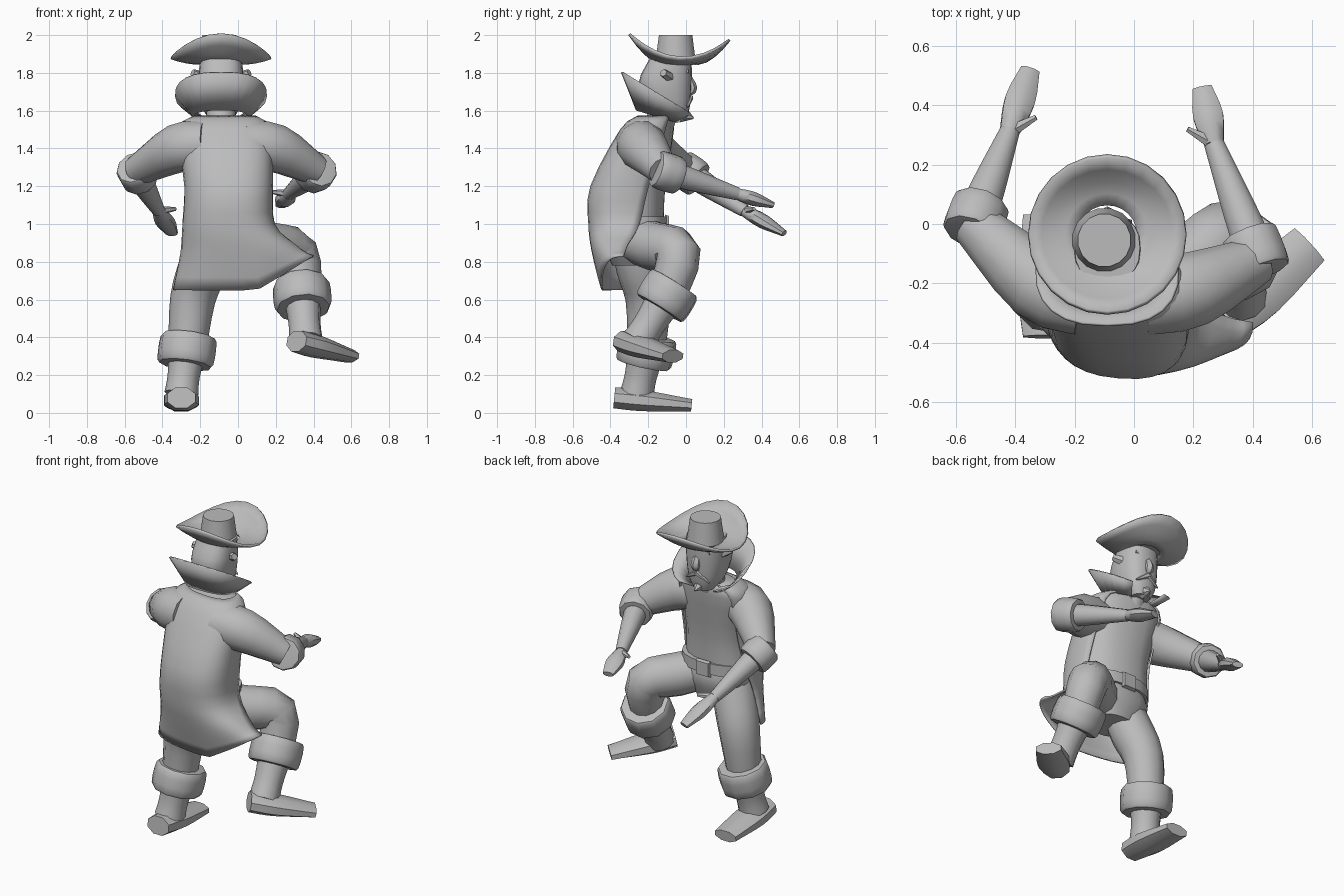
import bpy, bmesh, math
from mathutils import Vector

cube = bpy.data.objects.get("Cube")
if cube:
    bpy.data.objects.remove(cube, do_unlink=True)

grey = bpy.data.materials.new("plain_grey")
grey.use_nodes = True
tone = (.5, .5, .5, 1)
grey.diffuse_color = tone
grey.node_tree.nodes["Principled BSDF"].inputs["Base Color"].default_value = tone

UP, FORWARD = Vector((0, 0, 1)), Vector((0, 1, 0))
FACE = -.09  # centre line of the head
WAIST = -.05  # centre line of the body


def smooth(keys, steps=3):
    """Spline through a list of equally long keys."""
    keys = [Vector(key) for key in keys]
    padded = [keys[0] * 2 - keys[1], *keys, keys[-1] * 2 - keys[-2]]
    result = []
    for a, b, c, d in zip(padded, padded[1:], padded[2:], padded[3:]):
        for i in range(steps):
            t = i / steps
            bend = (a * 2 - b * 5 + c * 4 - d) * t * t + (b * 3 - a - c * 3 + d) * t ** 3
            result.append(b + ((c - a) * t + bend) / 2)
    return result + [keys[-1]]


def skin(name, rows, closed=True, thick=0, angle=50):
    """Join rows of points into a capped tube or, with thickness, a sheet."""
    bm = bmesh.new()
    grid = [[bm.verts.new(point) for point in row] for row in rows]
    count = len(grid[0])
    for low, high in zip(grid, grid[1:]):
        for i in range(count if closed else count - 1):
            j = (i + 1) % count
            bm.faces.new((low[i], low[j], high[j], high[i]))
    if not thick:
        bm.faces.new(grid[0])
        bm.faces.new(grid[-1])
    bmesh.ops.recalc_face_normals(bm, faces=bm.faces)
    mesh = bpy.data.meshes.new(name)
    bm.to_mesh(mesh)
    bm.free()
    mesh.materials.append(grey)
    obj = bpy.data.objects.new(name, mesh)
    bpy.context.collection.objects.link(obj)
    if thick:
        solid = obj.modifiers.new("thickness", "SOLIDIFY")
        solid.thickness = thick
        solid.offset = 0
    bpy.ops.object.select_all(action="DESELECT")
    obj.select_set(True)
    bpy.context.view_layer.objects.active = obj
    bpy.ops.object.shade_smooth_by_angle(angle=math.radians(angle))


def limb(name, points, radii, ref=UP, flat=(1, 1), sides=12):
    """Smooth tube through the points, flattened from start to end."""
    keys = smooth([(*point, radius) for point, radius in zip(points, radii)])
    path = [key.xyz for key in keys]
    rows = []
    for i, centre in enumerate(path):
        along = (path[min(i + 1, len(path) - 1)] - path[max(i - 1, 0)]).normalized()
        side = along.cross(ref).normalized() * keys[i].w
        squash = flat[0] + (flat[1] - flat[0]) * i / (len(path) - 1)
        rise = side.cross(along) * squash
        turns = [math.tau * (k + .5) / sides for k in range(sides)]
        rows.append([centre + side * math.cos(t) + rise * math.sin(t) for t in turns])
    skin(name, rows)


def cuff(name, start, end, radius, ref):
    """Folded band with bevelled rims around a limb."""
    places = [start, start.lerp(end, .1), end.lerp(start, .1), end]
    limb(name, places, [radius * scale for scale in (.75, 1, 1, .75)], ref, sides=10)


def ring(z, cx, cy, rx, ry, gap=0, lift=0, tilt=0, shear=0, steps=20):
    """Rounded level row; a gap in degrees opens it toward the face side."""
    row = []
    for i in range(steps + 1 if gap else steps):
        t = math.radians(90 + gap + (360 - 2 * gap) * i / steps)
        c, s = math.cos(t), math.sin(t)
        x = rx * math.copysign(abs(c) ** .8, c)
        y = ry * math.copysign(abs(s) ** .8, s)
        row.append((cx + x, cy + y + shear * x, z + tilt * y + lift * max(0, cx + x - .1)))
    return row


# Shirt, open coat with a flared tail, hips and belt
trunk = [(1.57, -.07, -.16, .16, .09), (1.5, -.07, -.2, .24, .14),
         (1.2, WAIST, -.3, .23, .2), (1, WAIST, -.31, .24, .2)]
skin("shirt", [ring(*key[:3], key[3] * .95, key[4] * .95, shear=-.1) for key in smooth(trunk)])
coat = [(*key, 35 + 12 * i, 0) for i, key in enumerate(trunk)]
coat += [(.85, 0, -.31, .3, .18, 85, .2), (.65, .03, -.31, .37, .13, 88, .6)]
skin("coat", [ring(*key, shear=-.08) for key in smooth(coat)], closed=False, thick=.01)
skin("hips", [ring(*key) for key in smooth([(1, WAIST, -.29, .21, .17), (.9, WAIST, -.28, .22, .17),
                                            (.78, WAIST, -.27, .13, .12)])])
skin("belt", [ring(z, WAIST, -.29, .23, .19) for z in (.97, 1.04)])
buckle = Vector((WAIST, -.11, 1))
limb("belt_buckle", [buckle, buckle + FORWARD * .02], [.07, .06], sides=4)

# Flared collar, high at the back
skin("collar", [ring(1.57, FACE, -.15, .14, .11, 25, tilt=-.3),
                ring(1.69, FACE, -.15, .24, .19, 25, tilt=-.6)], closed=False, thick=.01)

# Neck, head and facial features
limb("neck", [(FACE, -.15, 1.5), (FACE, -.1, 1.65)], [.08, .08], FORWARD)
skin("head", [ring(*key) for key in smooth([(1.55, FACE, -.06, .06, .06), (1.62, FACE, -.09, .1, .11),
                                            (1.75, FACE, -.11, .12, .14), (1.88, FACE, -.08, .11, .11)])])
limb("nose", [(FACE, 0, 1.8), (FACE, .03, 1.72), (FACE, .01, 1.69)], [.015, .03, .015], FORWARD, sides=6)
limb("goatee", [(FACE, -.02, 1.58), (FACE, .04, 1.56)], [.045, .005], sides=6)
for side, word in ((1, "left"), (-1, "right")):
    limb(word + "_brow", [(FACE, .01, 1.79), (FACE + side * .08, 0, 1.81)], [.02, .015], sides=6)
    limb(word + "_moustache", [(FACE, .02, 1.67), (FACE + side * .08, .01, 1.62)], [.02, .005], sides=6)
    limb(word + "_ear", [(FACE + side * .1, -.09, 1.78), (FACE + side * .15, -.12, 1.8)], [.03, .02], sides=6)

# Hat: brim swept up at front and back, with a low crown
brim = []
for i in range(5):
    reach = i / 4
    row = []
    for k in range(24):
        t = math.tau * k / 24
        r = .1 + .165 * reach
        sweep = .11 * reach ** 1.5 * math.sin(t) ** 2 - .015 * reach * math.sin(t)
        row.append((FACE + r * math.cos(t), r * math.sin(t) - .035, 1.85 + .03 * reach ** 2 + sweep))
    brim.append(row)
skin("hat_brim", brim, thick=.015)
limb("hat_crown", [(-.1, -.055, 1.85), (-.1, -.055, 2)], [.11, .09], FORWARD, sides=16)


def arm(word, side, chest, shoulder, elbow, wrist, fingertip):
    """Sleeve, rolled cuff, forearm, flat hand and thumb."""
    chest, shoulder, elbow, wrist, fingertip = map(Vector, (chest, shoulder, elbow, wrist, fingertip))
    limb(word + "_sleeve", [chest, shoulder, elbow], [.13, .13, .08])
    cuff(word + "_cuff", elbow.lerp(wrist, -.1), elbow.lerp(wrist, .22), .1, UP)
    limb(word + "_forearm", [elbow, elbow.lerp(wrist, .4), wrist], [.07, .06, .035])
    limb(word + "_hand", [wrist, wrist.lerp(fingertip, .5), fingertip], [.035, .055, .035], flat=(.9, .5), sides=8)
    limb(word + "_thumb", [wrist, wrist + Vector((side * -.09, .05, .01))], [.025, .01], sides=6)


def leg(word, hip, knee, shin, ankle, heel, toe):
    """Thigh, boot shaft with a folded cuff, and foot."""
    hip, knee, shin, ankle, heel, toe = map(Vector, (hip, knee, shin, ankle, heel, toe))
    across = Vector((1, -1, 0))
    half = (ankle - shin).normalized() * .08
    limb(word + "_thigh", [hip, hip.lerp(knee, .5), knee, shin], [.12, .13, .12, .1], across)
    cuff(word + "_boot_cuff", shin - half, shin + half, .15, across)
    limb(word + "_boot_shaft", [shin, shin.lerp(ankle, .6), ankle], [.1, .085, .09], across)
    limb(word + "_foot", [heel, heel.lerp(toe, .4), toe], [.08, .1, .08], flat=(.75, .45), sides=8)


# The left leg is raised, the right one stands
arm("left", 1, (.03, -.25, 1.42), (.2, -.22, 1.4), (.42, -.12, 1.28), (.27, .27, 1.16), (.23, .46, 1.1))
arm("right", -1, (-.17, -.25, 1.42), (-.32, -.2, 1.4), (-.54, 0, 1.28), (-.42, .31, 1.07), (-.35, .52, .95))
leg("left", (.03, -.28, .92), (.31, -.04, .84), (.34, -.1, .62), (.36, -.25, .38), (.31, -.33, .38), (.59, -.07, .3))
leg("right", (-.13, -.28, .94), (-.24, -.2, .6), (-.27, -.21, .33), (-.3, -.26, .1), (-.3, -.38, .08), (-.3, .03, .04))
